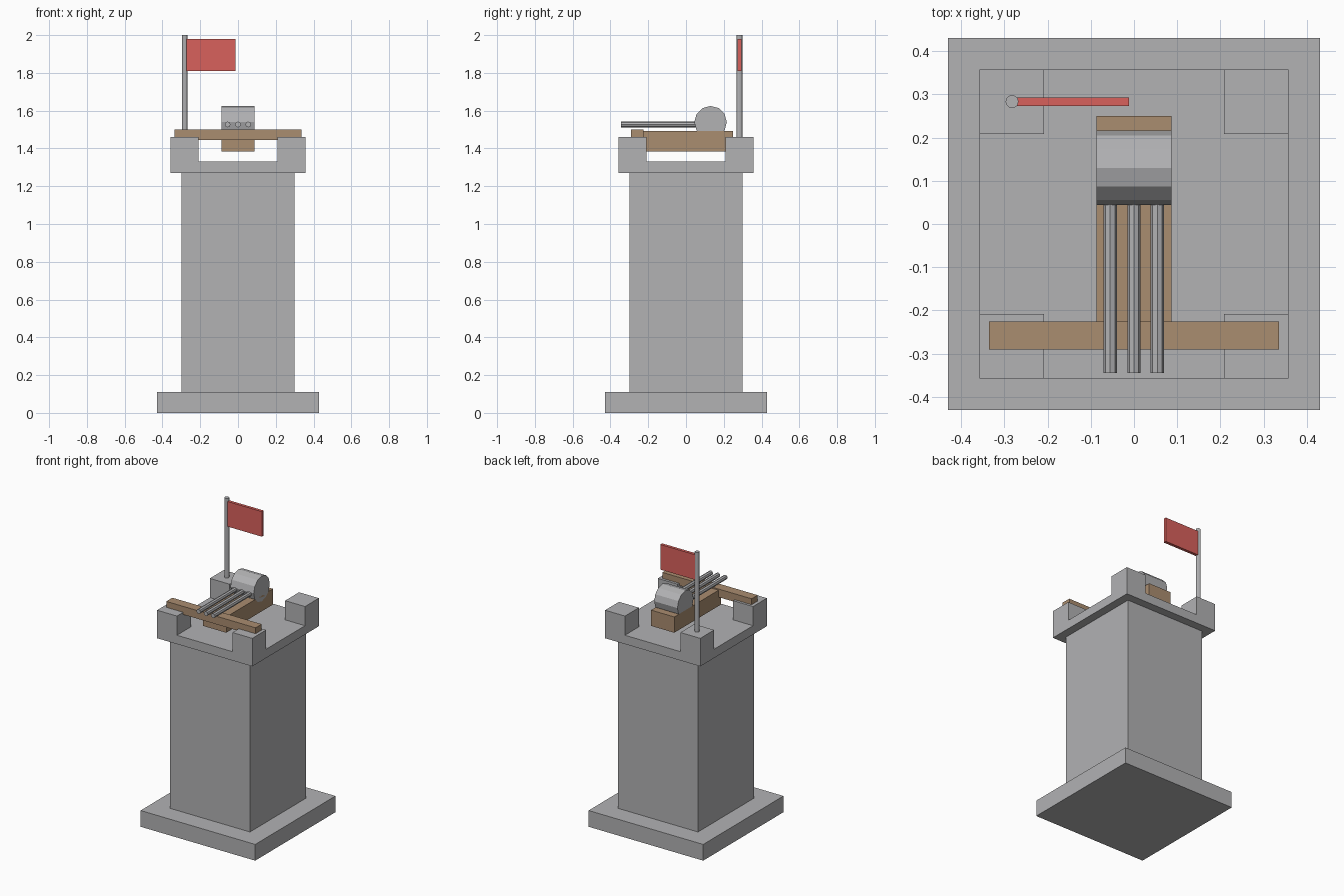
import bpy
import math

if "Cube" in bpy.data.objects:
    bpy.data.objects.remove(bpy.data.objects["Cube"])


def material(name, rgb):
    m = bpy.data.materials.new(name)
    m.diffuse_color = (*rgb, 1.0)
    m.use_nodes = True
    m.node_tree.nodes["Principled BSDF"].inputs["Base Color"].default_value = m.diffuse_color
    return m


STONE = material("stone grey", (0.445, 0.445, 0.456))
METAL = material("metal grey", (0.445, 0.445, 0.456))
WOOD = material("wood brown", (0.402, 0.266, 0.162))
RED = material("flag red", (0.693, 0.120, 0.107))


def box(name, x, y, z, mat):
    """Box from (min, max) ranges on each axis."""
    bpy.ops.mesh.primitive_cube_add(size=1, location=[sum(r) / 2 for r in (x, y, z)])
    o = bpy.context.object
    o.scale = [r[1] - r[0] for r in (x, y, z)]
    bpy.ops.object.transform_apply(location=False, rotation=False, scale=True)
    o.name = name
    o.data.materials.append(mat)
    return o


def rod(name, center, radius, length, sides, rotation=(0, 0, 0), mat=METAL):
    bpy.ops.mesh.primitive_cylinder_add(vertices=sides, radius=radius, depth=length,
                                        location=center, rotation=rotation)
    o = bpy.context.object
    o.name = name
    o.data.materials.append(mat)
    return o


# Stone tower
box("base_slab", (-0.43, 0.43), (-0.43, 0.43), (0, 0.11), STONE)
box("tower_shaft", (-0.30, 0.30), (-0.30, 0.30), (0.11, 1.27), STONE)
box("platform", (-0.357, 0.357), (-0.357, 0.357), (1.27, 1.33), STONE)

# Corner battlements
for sx in (-1, 1):
    for sy in (-1, 1):
        box("battlement", sorted((sx * 0.208, sx * 0.357)),
            sorted((sy * 0.208, sy * 0.357)), (1.33, 1.46), STONE)

# Wooden mount resting on the battlements
box("stock", (-0.087, 0.087), (-0.25, 0.25), (1.385, 1.492), WOOD)
box("cross_beam", (-0.335, 0.335), (-0.29, -0.225), (1.445, 1.50), WOOD)

# Drum and three barrels
rod("drum", (0, 0.13, 1.539), 0.086, 0.174, 12, (0, math.pi / 2, 0))
for x in (-0.055, 0, 0.054):
    rod("barrel", (x, -0.12, 1.527), 0.0155, 0.45, 8, (math.pi / 2, 0, 0))

# Flag on its pole
rod("flag_pole", (-0.282, 0.283, 1.73), 0.015, 0.54, 12)
box("flag", (-0.275, -0.012), (0.273, 0.293), (1.81, 1.98), RED)
